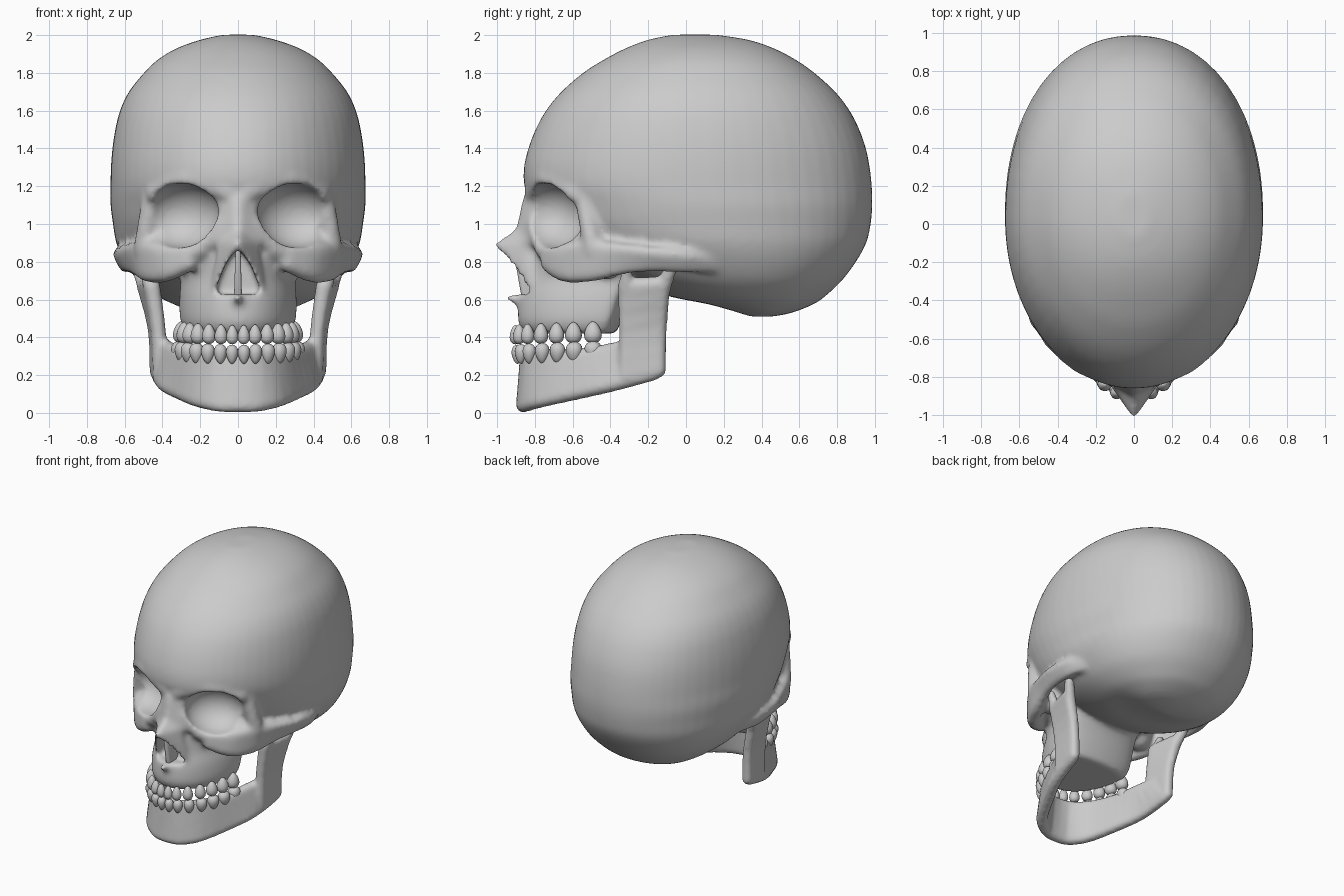
import bpy, bmesh
from math import sin, cos, pi, copysign
from mathutils import Vector, Matrix

if "Cube" in bpy.data.objects:
    bpy.data.objects.remove(bpy.data.objects["Cube"], do_unlink=True)

bone = bpy.data.materials.new("bone_grey")
bone.use_nodes = True
bone.diffuse_color = (0.6, 0.6, 0.6, 1)
for node in bone.node_tree.nodes:
    if node.type == 'BSDF_PRINCIPLED':
        node.inputs["Base Color"].default_value = (0.6, 0.6, 0.6, 1)

# Unit directions used to round every hull corner
tmp = bmesh.new()
bmesh.ops.create_icosphere(tmp, subdivisions=2, radius=1)
DIRS = [v.co.copy() for v in tmp.verts]
tmp.free()


def spline(rows, steps):
    """Smooth curve through rows of numbers of any length."""
    p = [Vector(r) for r in [rows[0]] + rows + [rows[-1]]]
    out = []
    for a, b, c, d in zip(p, p[1:], p[2:], p[3:]):
        for k in range(steps):
            t = k / steps
            out.append(0.5 * (2 * b + (c - a) * t + (2 * a - 5 * b + 4 * c - d) * t * t
                              + (3 * b - a - 3 * c + d) * t ** 3))
    return out + [p[-1]]


def merge(bm, part):
    """Append one closed part to a larger bmesh."""
    bmesh.ops.recalc_face_normals(part, faces=part.faces[:])
    mesh = bpy.data.meshes.new("part")
    part.to_mesh(mesh)
    part.free()
    bm.from_mesh(mesh)
    bpy.data.meshes.remove(mesh)


def hull(bm, balls):
    """Convex skin around balls (x, y, z, radius)."""
    part = bmesh.new()
    for x, y, z, r in balls:
        for d in DIRS:
            part.verts.new(Vector((x, y, z)) + d * r)
    bmesh.ops.convex_hull(part, input=part.verts[:])
    loose = [v for v in part.verts if not v.link_faces]
    bmesh.ops.delete(part, geom=loose, context='VERTS')
    merge(bm, part)


def chain(bm, columns, steps=3):
    """Mirrored, curved run of hulls through columns of balls."""
    rows = spline([[n for ball in c for n in ball] for c in columns], steps)
    for s in (1, -1):
        cols = [[(s * r[i], r[i + 1], r[i + 2], r[i + 3]) for i in range(0, len(r), 4)] for r in rows]
        for a, b in zip(cols, cols[1:]):
            hull(bm, a + b)


def rod(bm, balls):
    chain(bm, [[b] for b in balls])


def loft(bm, rows, mid, power, sides=56):
    """Smooth stack of egg-shaped rings (z, y front, y back, half width)."""
    part, rings = bmesh.new(), []
    for z, front, back, half in spline(rows, 4):
        yc = front + mid * (back - front)
        ring = []
        for i in range(sides):
            c, s = cos(2 * pi * i / sides), sin(2 * pi * i / sides)
            depth, p = (back - yc, power) if s > 0 else (yc - front, 1)
            ring.append(part.verts.new((half * copysign(abs(c) ** p, c),
                                        yc + depth * copysign(abs(s) ** p, s), z)))
        rings.append(ring)
    for a, b in zip(rings, rings[1:]):
        for i in range(sides):
            j = (i + 1) % sides
            part.faces.new((a[i], a[j], b[j], b[i]))
    part.faces.new(rings[0])
    part.faces.new(rings[-1])
    merge(bm, part)


def make(name, bm):
    mesh = bpy.data.meshes.new(name)
    bm.to_mesh(mesh)
    bm.free()
    mesh.materials.append(bone)
    for f in mesh.polygons:
        f.use_smooth = True
    obj = bpy.data.objects.new(name, mesh)
    bpy.context.collection.objects.link(obj)
    return obj


def remesh(obj, size):
    m = obj.modifiers.new("fuse", 'REMESH')
    m.mode, m.voxel_size, m.use_smooth_shade = 'VOXEL', size, True


def bake(obj, rounds):
    """Soften the fused surface and apply the modifiers."""
    m = obj.modifiers.new("soften", 'SMOOTH')
    m.factor, m.iterations = 0.5, rounds
    bpy.context.view_layer.update()
    deps = bpy.context.evaluated_depsgraph_get()
    mesh = bpy.data.meshes.new_from_object(obj.evaluated_get(deps))
    obj.modifiers.clear()
    mesh.materials.clear()
    mesh.materials.append(bone)
    for f in mesh.polygons:
        f.use_smooth = True
        f.material_index = 0
    obj.data = mesh


# Cranium
skull = bmesh.new()
loft(skull, [
    (.51, .34, .46, .06), (.53, .28, .56, .22), (.575, .12, .675, .34), (.62, -.1, .74, .43),
    (.7, -.3, .825, .53), (.8, -.47, .9, .6), (.9, -.65, .955, .645), (1.0, -.75, .978, .662),
    (1.1, -.8, .987, .675), (1.2, -.855, .984, .675), (1.3, -.858, .973, .673), (1.4, -.835, .953, .665),
    (1.5, -.797, .918, .65), (1.6, -.742, .867, .625), (1.7, -.66, .79, .578), (1.8, -.545, .68, .498),
    (1.87, -.435, .58, .425), (1.93, -.32, .465, .325), (1.975, -.2, .33, .2), (2.002, -.07, .16, .08)],
    mid=.48, power=.94)

# Upper jaw and middle of the face
loft(skull, [
    (.42, -.855, -.37, .27), (.47, -.885, -.35, .3), (.53, -.89, -.33, .31), (.62, -.88, -.3, .31),
    (.72, -.85, -.25, .305), (.85, -.83, -.2, .34), (1.0, -.82, -.2, .33), (1.08, -.8, -.3, .2)],
    mid=.85, power=1)

# Cheekbones and arches
chain(skull, [
    [(.26, -.73, .79, .045), (.26, -.72, .86, .05)],
    [(.38, -.645, .74, .05), (.38, -.635, .85, .055)],
    [(.475, -.51, .735, .045), (.485, -.51, .87, .05)],
    [(.54, -.34, .76, .032), (.57, -.34, .865, .035)],
    [(.585, -.18, .775, .03), (.625, -.18, .85, .03)],
    [(.595, 0, .77, .03), (.63, 0, .835, .03)],
    [(.56, .16, .76, .02), (.58, .16, .8, .02)]])

# Eye rims: side, brow and lower edge, with the temple wall and socket floor behind
rod(skull, [(.50, -.49, .87, .055), (.48, -.515, 1.0, .055), (.458, -.535, 1.15, .05), (.445, -.53, 1.36, .035)])
rod(skull, [(.05, -.80, 1.17, .06), (.27, -.735, 1.24, .055), (.44, -.59, 1.16, .05)])
rod(skull, [(.09, -.80, 1.0, .045), (.19, -.75, .87, .055), (.3, -.68, .84, .06), (.43, -.58, .86, .055)])
rod(skull, [(.39, -.42, .8, .1), (.41, -.43, .95, .1), (.4, -.45, 1.12, .09)])
rod(skull, [(.22, -.6, .84, .1), (.32, -.54, .86, .11), (.39, -.47, .9, .11)])

# Nose bridge, nose tip and nasal spine
hull(skull, [(0, -.83, 1.12, .04), (0, -.855, 1.0, .03), (0, -.88, .93, .03)] + [
    (s * x, y, z, .03) for s in (1, -1)
    for x, y, z in ((.07, -.79, 1.12), (.07, -.81, 1.0), (.1, -.82, .9))])
hull(skull, [(0, -.895, .955, .02), (0, -1.005, .892, .012)] + [
    (s * x, y, z, .02) for s in (1, -1)
    for x, y, z in ((.085, -.84, .9), (.1, -.84, .78), (.125, -.81, .66), (.06, -.7, .9))])
rod(skull, [(0, -.85, .59, .04), (0, -.94, .61, .02)])
cranium = make("skull", skull)

# Cutters for eye sockets and nasal opening
cut = bmesh.new()
for s in (1, -1):
    part = bmesh.new()
    place = (Matrix.Translation((s * .303, -.72, 1.045)) @ Matrix.Rotation(s * .52, 4, 'Z')
             @ Matrix.Rotation(s * .17, 4, 'Y') @ Matrix.Diagonal((.215, .18, .17, 1)))
    bmesh.ops.create_uvsphere(part, u_segments=40, v_segments=24, radius=1, matrix=place)
    merge(cut, part)
hull(cut, [(s * x, y, z, .012) for s in (1, -1) for y in (-1.1, -.78)
           for x, z in ((.005, .85), (.055, .78), (.1, .67), (.095, .64))])
cutter = make("socket_cutter", cut)
cutter.hide_render = True

remesh(cranium, .018)
boolean = cranium.modifiers.new("sockets", 'BOOLEAN')
boolean.operation, boolean.object = 'DIFFERENCE', cutter
remesh(cranium, .015)
bake(cranium, 7)
bpy.data.objects.remove(cutter, do_unlink=True)

# Nasal septum
septum = bmesh.new()
hull(septum, [(0, -.85, .62, .022), (0, -.82, .7, .016), (0, -.9, .86, .014),
              (0, -.74, .62, .022), (0, -.74, .87, .014)])
make("nasal_septum", septum)

# Lower jaw: body with chin, rami and their upper processes
jaw = bmesh.new()
chain(jaw, [
    [(.405, -.27, .36, .04), (.425, -.17, .21, .04)],
    [(.355, -.38, .335, .04), (.39, -.38, .155, .042)],
    [(.29, -.55, .305, .04), (.315, -.56, .115, .043)],
    [(.205, -.72, .3, .04), (.21, -.76, .07, .042)],
    [(.1, -.82, .3, .04), (.1, -.847, .042, .038)],
    [(0, -.84, .3, .04), (0, -.862, .038, .038)]])
chain(jaw, [
    [(.43, -.145, .225, .04), (.41, -.32, .185, .04)],
    [(.44, -.14, .45, .04), (.42, -.315, .43, .04)],
    [(.495, -.125, .68, .045), (.455, -.32, .67, .045)]])
rod(jaw, [(.46, -.32, .66, .042), (.5, -.31, .77, .028)])
rod(jaw, [(.49, -.12, .66, .042), (.53, -.08, .77, .035)])
lower_jaw = make("lower_jaw", jaw)
remesh(lower_jaw, .014)
bake(lower_jaw, 5)


def teeth(name, a, b, z, up):
    """Row of tapered teeth along an elliptical arch; up is the root side."""
    row = bmesh.new()
    for i, t in enumerate((.1, .3, .53, .77, .99, 1.2, 1.42)):
        for s in (1, -1):
            part = bmesh.new()
            bmesh.ops.create_uvsphere(part, u_segments=16, v_segments=10, radius=1)
            for v in part.verts:
                taper = 1 - .28 * up * v.co.z
                v.co.x *= taper
                v.co.y *= taper
            part.transform(Matrix.Translation((s * a * sin(t), -.42 - b * cos(t), z + .002 * i))
                           @ Matrix.Rotation(s * t, 4, 'Z')
                           @ Matrix.Diagonal((.031 + .0025 * i, .03 + .002 * i, .051 + .0012 * i, 1)))
            merge(row, part)
    make(name, row)


teeth("upper_teeth", .305, .485, .414, 1)
teeth("lower_teeth", .315, .475, .31, -1)
